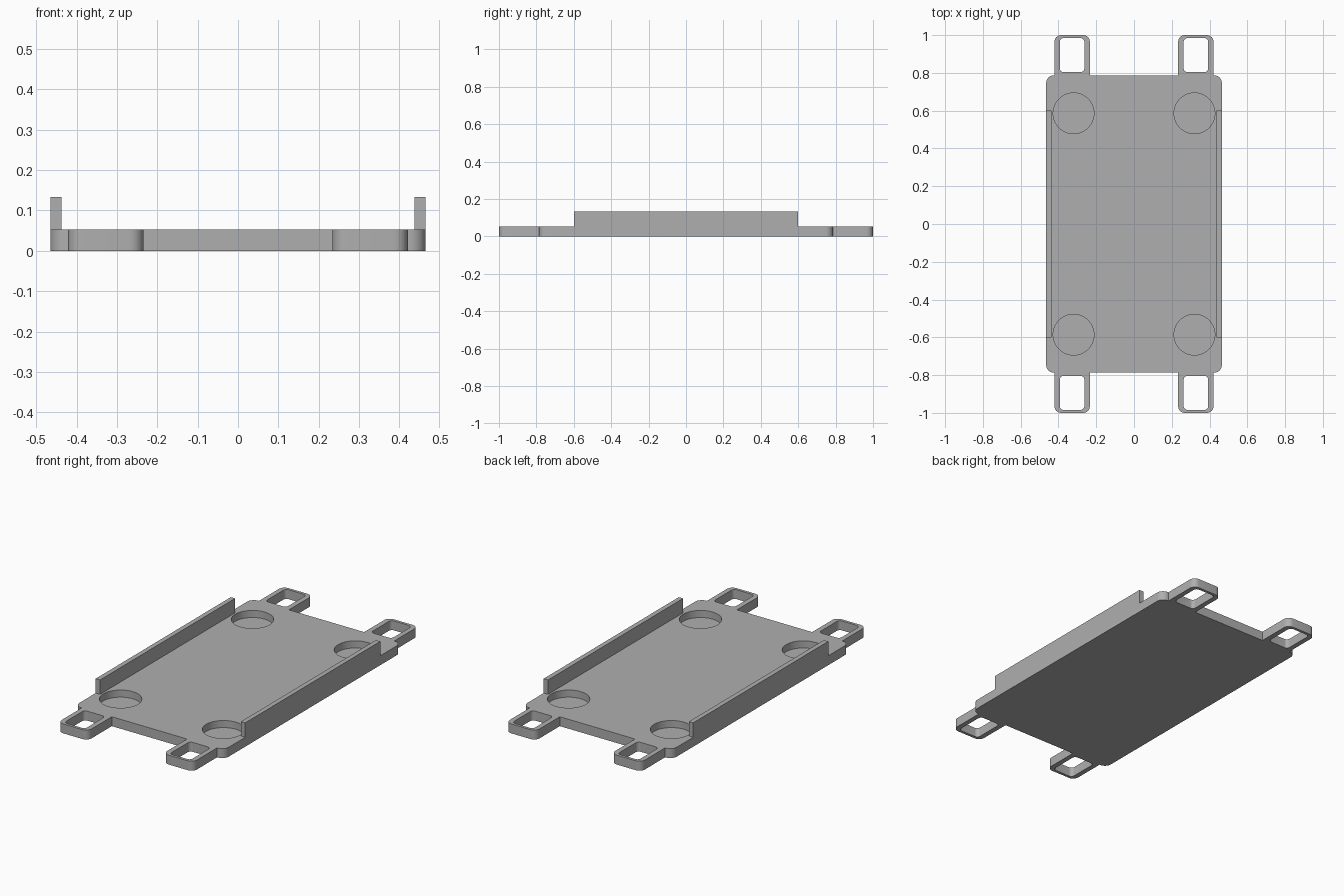
import bpy
import bmesh
from math import cos, sin, pi, radians

if "Cube" in bpy.data.objects:
    bpy.data.objects.remove(bpy.data.objects["Cube"], do_unlink=True)

THICK = 0.053      # plate thickness
RAIL_TOP = 0.134
FLOOR = 0.013      # recess floor height

grey = bpy.data.materials.new("plain grey")
grey.use_nodes = True
grey.diffuse_color = (0.43, 0.43, 0.43, 1)
grey.node_tree.nodes["Principled BSDF"].inputs["Base Color"].default_value = grey.diffuse_color


def rounded_block(name, x0, x1, y0, y1, z0, z1, r=0.0, steps=8):
    """Upright block with rounded vertical edges; r = 0 keeps it square."""
    corners = [(x1 - r, y1 - r), (x0 + r, y1 - r), (x0 + r, y0 + r), (x1 - r, y0 + r)]
    angles = [i / steps * pi / 2 for i in range(steps + 1)] if r else [0]
    outline = [(cx + r * cos(a + k * pi / 2), cy + r * sin(a + k * pi / 2))
               for k, (cx, cy) in enumerate(corners) for a in angles]
    bm = bmesh.new()
    base = bm.faces.new([bm.verts.new((x, y, z0)) for x, y in outline])
    top = bmesh.ops.extrude_face_region(bm, geom=[base])["geom"]
    bmesh.ops.translate(bm, vec=(0, 0, z1 - z0),
                        verts=[g for g in top if isinstance(g, bmesh.types.BMVert)])
    bmesh.ops.recalc_face_normals(bm, faces=bm.faces)
    mesh = bpy.data.meshes.new(name)
    bm.to_mesh(mesh)
    bm.free()
    mesh.materials.append(grey)
    obj = bpy.data.objects.new(name, mesh)
    bpy.context.collection.objects.link(obj)
    return obj


def combine(body, tool, operation):
    """Apply a boolean to the body and discard the tool."""
    mod = body.modifiers.new(operation, "BOOLEAN")
    mod.operation, mod.object, mod.solver = operation, tool, "EXACT"
    bpy.context.view_layer.objects.active = body
    bpy.ops.object.modifier_apply(modifier=mod.name)
    bpy.data.objects.remove(tool, do_unlink=True)


def span(sign, a, b):
    return sorted((sign * a, sign * b))


# Base plate
tray = rounded_block("mounting_tray", -0.465, 0.465, -0.787, 0.787, 0, THICK, 0.04)

# Strap loops at the four corners, and round recesses beside them
for sx in (-1, 1):
    for sy in (-1, 1):
        loop = rounded_block("strap_loop", *span(sx, 0.234, 0.421), *span(sy, 0.7, 1.0),
                             0, THICK, 0.035)
        combine(tray, loop, "UNION")
        slot = rounded_block("loop_slot", *span(sx, 0.263, 0.393), *span(sy, 0.804, 0.984),
                             -0.1, 0.2, 0.02)
        combine(tray, slot, "DIFFERENCE")
        x, y, r = sx * 0.32, sy * 0.586, 0.108
        recess = rounded_block("round_recess", x - r, x + r, y - r, y + r,
                               FLOOR, 0.2, r - 0.0001, 16)
        combine(tray, recess, "DIFFERENCE")

# Side rails, flush with the plate edges
for sx in (-1, 1):
    rail = rounded_block("side_rail", *span(sx, 0.438, 0.465), -0.6, 0.6, 0.03, RAIL_TOP)
    combine(tray, rail, "UNION")

# Smooth rounded corners, sharp edges elsewhere
bpy.ops.object.select_all(action="DESELECT")
tray.select_set(True)
bpy.context.view_layer.objects.active = tray
bpy.ops.object.shade_smooth_by_angle(angle=radians(30))
